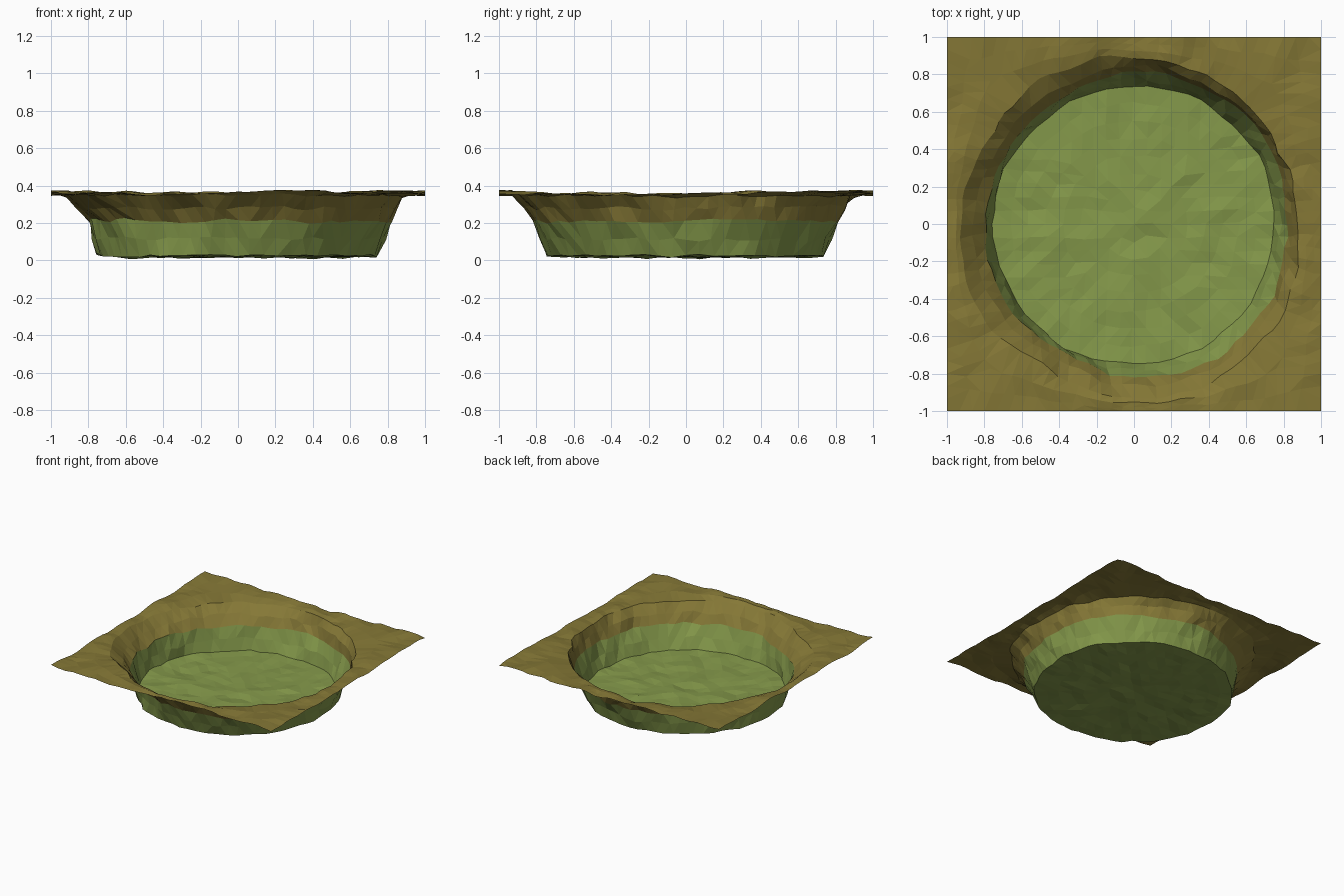
import bpy, bmesh, math
from mathutils import Vector, noise

if "Cube" in bpy.data.objects:
    bpy.data.objects.remove(bpy.data.objects["Cube"])

FLOOR, RINGS = 8, 15          # rings in the floor, rings in total
# radius every 30 degrees, from +x anticlockwise
FOOT = [.75, .755, .745, .735, .74, .745, .76, .755, .755, .745, .755, .755]
WAIST = [.815, .835, .82, .82, .77, .785, .79, .80, .785, .82, .845, .84]
RIM = [.875, .88, .875, .90, .92, .905, .945, .95, .89, .93, .93, .92]
# wall rings: (blend 0 foot, 1 waist, 2 rim ; height)
WALL = [(.4, .115), (1, .212), (1.4, .28), (2, .347)]


def around(table, a):
    """Smoothly read a cyclic radius table at angle a."""
    f = (a / math.tau * 12) % 12
    i = int(f)
    t = f - i
    t = t * t * (3 - 2 * t)
    return table[i % 12] * (1 - t) + table[(i + 1) % 12] * t


def wall_radius(b, a):
    foot, waist, rim = around(FOOT, a), around(WAIST, a), around(RIM, a)
    return foot + (waist - foot) * b if b <= 1 else waist + (rim - waist) * (b - 1)


def rough(x, y, z, scale=7):
    """Soft lumps, so that neighbouring points move together."""
    return noise.noise_vector(Vector((x, y, z * 1.5)) * scale + Vector((3.1, 8.7, 5.3)))


def place(i, j):
    """Map a square grid point to the round basin, blending back to a square edge."""
    k = max(abs(i), abs(j))
    if k == 0:
        return (0, 0, .035)
    # concentric angle round the square ring
    if abs(i) >= abs(j):
        a = math.pi / 4 * j / i + (0 if i > 0 else math.pi)
    else:
        a = math.pi / 2 - math.pi / 4 * i / j + (0 if j > 0 else math.pi)
    c, s = math.cos(a), math.sin(a)
    if k <= FLOOR:                                     # floor
        r = around(FOOT, a) * k / FLOOR
        x, y, z = r * c, r * s, .034 if k == FLOOR else .03
        n = rough(x, y, z)
        return (x + .02 * n.x, y + .02 * n.y, z + .02 * n.z)
    if k <= FLOOR + len(WALL):                         # wall
        b, z = WALL[k - FLOOR - 1]
        r = wall_radius(b, a)
        x, y = r * c, r * s
        n = rough(x, y, z)
        lift = .028 if b < 2 else .018
        return (x + .03 * n.x, y + .03 * n.y, z + lift * n.z)
    # surrounding ground
    t = (k - FLOOR - len(WALL)) / (RINGS - FLOOR - len(WALL))
    r = around(RIM, a)
    x, y = r * c * (1 - t) + i / k * t, r * s * (1 - t) + j / k * t
    n = rough(x, y, .36)
    z = .362 + .005 * math.sin(3 * x + 2 * y + 2.5) + .022 * n.z
    if k < RINGS:
        x, y = x + .02 * n.x, y + .02 * n.y
    return (max(-1, min(1, x)), max(-1, min(1, y)), z)


def material(name, rgb):
    m = bpy.data.materials.new(name)
    m.diffuse_color = (*rgb, 1)
    m.use_nodes = True
    m.node_tree.nodes["Principled BSDF"].inputs["Base Color"].default_value = m.diffuse_color
    return m


# one continuous faceted sheet: grassy basin and earth surround
bm = bmesh.new()
span = range(-RINGS, RINGS + 1)
grid = {(i, j): bm.verts.new(place(i, j)) for i in span for j in span}
for i in range(-RINGS, RINGS):
    for j in range(-RINGS, RINGS):
        p, q, r, s = (i, j), (i + 1, j), (i + 1, j + 1), (i, j + 1)
        outer = max(max(abs(u), abs(v)) for u, v in (p, q, r, s))
        # split each cell along its shorter diagonal
        short = (grid[p].co - grid[r].co).length < (grid[q].co - grid[s].co).length
        for t in ((p, q, r), (p, r, s)) if short else ((p, q, s), (q, r, s)):
            f = bm.faces.new([grid[v] for v in t])
            # green up to the waist of the wall, brown above
            f.material_index = 0 if outer <= FLOOR + 2 else 1

# stand on z = 0
low = min(v.co.z for v in bm.verts)
for v in bm.verts:
    if v.co.z < .08:
        v.co.z -= low - .006
bm.normal_update()

mesh = bpy.data.meshes.new("basin_terrain")
bm.to_mesh(mesh)
bm.free()
mesh.materials.append(material("grass green", (.235, .322, .07)))
mesh.materials.append(material("earth brown", (.235, .188, .037)))
bpy.context.collection.objects.link(bpy.data.objects.new("basin_terrain", mesh))
